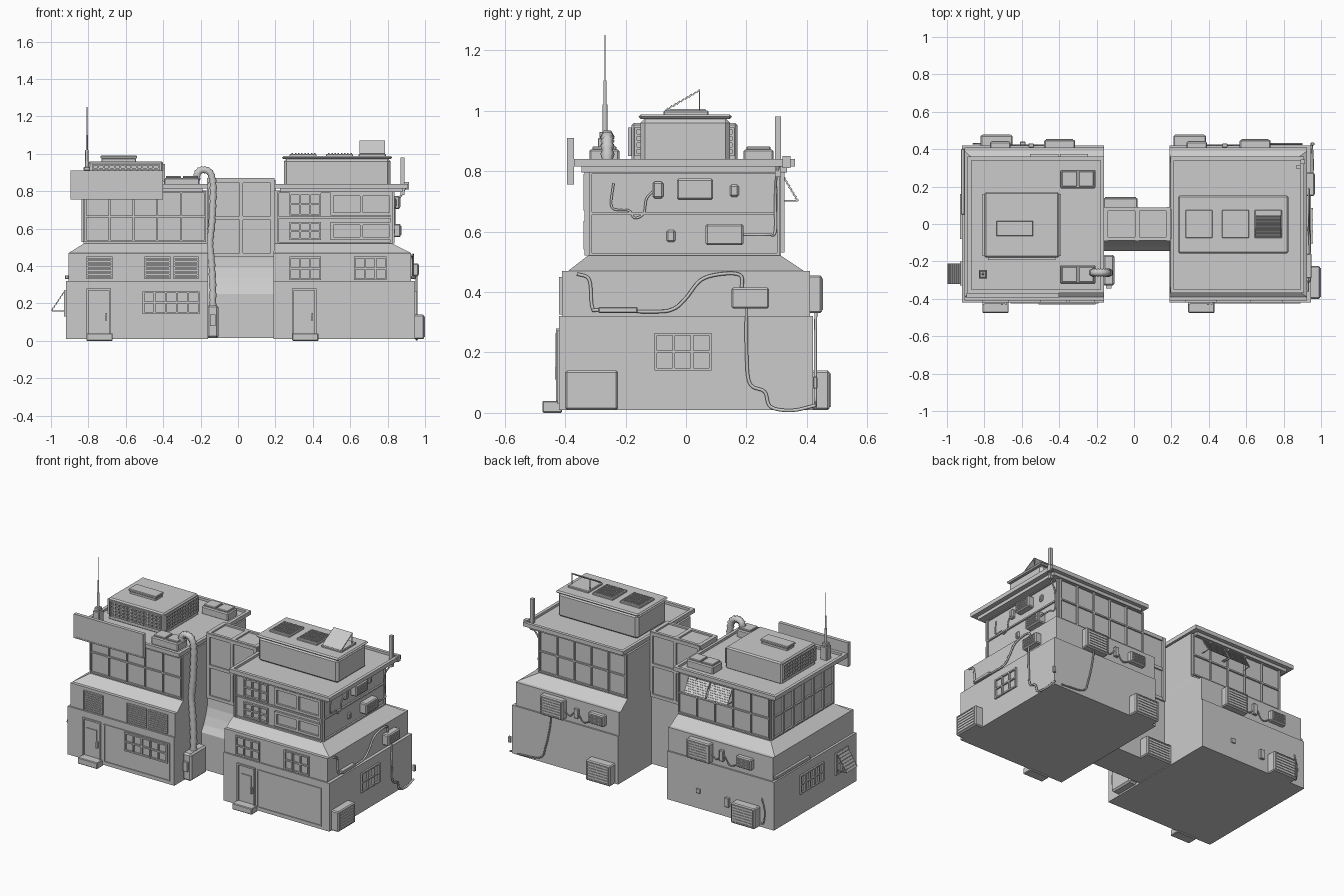
import bpy, bmesh
from mathutils import Vector as V

if "Cube" in bpy.data.objects:
    bpy.data.objects.remove(bpy.data.objects["Cube"])


def finish(bm, name):
    bmesh.ops.recalc_face_normals(bm, faces=bm.faces)
    me = bpy.data.meshes.new(name)
    bm.to_mesh(me)
    bm.free()
    ob = bpy.data.objects.new(name, me)
    bpy.context.collection.objects.link(ob)
    return ob


def loft(bm, rings):
    """Stack rectangles (x0, x1, y0, y1, z) into one closed solid."""
    loops = [[bm.verts.new(p) for p in ((a, c, z), (b, c, z), (b, d, z), (a, d, z))] for a, b, c, d, z in rings]
    for lo, hi in zip(loops, loops[1:]):
        for i in range(4):
            bm.faces.new((lo[i], lo[(i + 1) % 4], hi[(i + 1) % 4], hi[i]))
    bm.faces.new(loops[0][::-1])
    bm.faces.new(loops[-1])


def boxes(name, items, bevel=0):
    bm = bmesh.new()
    for a, b, c, d, e, f in items:
        loft(bm, [(a, b, c, d, e), (a, b, c, d, f)])
    ob = finish(bm, name)
    if bevel:
        m = ob.modifiers.new("bevel", 'BEVEL')
        m.width, m.segments = bevel, 1
    return ob


def on(face, p, u0, u1, z0, z1, d0, d1):
    """Box on a wall: face F/B/L/R at plane p, from depth d0 to d1 outward."""
    s = -1 if face in 'FL' else 1
    q = sorted((p + s * d0, p + s * d1))
    return (u0, u1, *q, z0, z1) if face in 'FB' else (*q, u0, u1, z0, z1)


def grid(name, face, p, u0, u1, z0, z1, nu=1, nv=1, w=.008, d=.009):
    """Frame with nu x nv openings."""
    it = []
    for i in range(nu + 1):
        u = u0 + (u1 - u0 - w) * i / nu
        it.append(on(face, p, u, u + w, z0, z1, -.005, d))
    for j in range(nv + 1):
        z = z0 + (z1 - z0 - w) * j / nv
        it.append(on(face, p, u0, u1, z, z + w, -.005, d * .9))
    return boxes(name, it)


def unit(name, face, p, u0, u1, z0, z1, d):
    """Wall-mounted machine box with a framed grille."""
    boxes(name, [on(face, p, u0, u1, z0, z1, -.01, d)], .006)
    s = -1 if face in 'FL' else 1
    grid(name + "_grille", face, p + s * d, u0 + .01, u1 - .01, z0 + .01, z1 - .01, 1, 6, .005, .004)


def pipe(name, pts, r, rib=0, n=8):
    """Smooth tube through points; rib alternates the radius."""
    P = [V(p) for p in pts]
    Q = [2 * P[0] - P[1]] + P + [2 * P[-1] - P[-2]]
    out = []
    for i in range(1, len(Q) - 2):
        a, b, c, d = Q[i - 1:i + 3]
        for k in range(n):
            t = k / n
            out.append(.5 * (2 * b + (c - a) * t + (2 * a - 5 * b + 4 * c - d) * t * t + (3 * b - a - 3 * c + d) * t ** 3))
    out.append(P[-1])
    cu = bpy.data.curves.new(name, 'CURVE')
    cu.dimensions, cu.bevel_depth, cu.bevel_resolution, cu.use_fill_caps = '3D', r, 1, True
    sp = cu.splines.new('POLY')
    sp.points.add(len(out) - 1)
    for i, q in enumerate(out):
        sp.points[i].co = (*q, 1)
        sp.points[i].radius = 1 + rib * (i % 2)
    bpy.context.collection.objects.link(bpy.data.objects.new(name, cu))


def flap(name, fn, a, b, u0, u1, n=7, t=.004):
    """Tilted slatted plate from profile point a to b, spanning u0..u1."""
    bm = bmesh.new()
    a, b = V(a), V(b)
    nrm = (b - a).orthogonal().normalized() * t
    for k in range(n):
        p, q = a.lerp(b, k / n), a.lerp(b, (k + .95) / n)
        sec = [p - nrm, q - nrm * .2, q + nrm * 1.2, p + nrm * .3]
        vs = [[bm.verts.new(fn(u, *c)) for c in sec] for u in (u0, u1)]
        for i in range(4):
            bm.faces.new((vs[0][i], vs[0][(i + 1) % 4], vs[1][(i + 1) % 4], vs[1][i]))
        bm.faces.new(vs[0])
        bm.faces.new(vs[1])
    finish(bm, name)


along_x = lambda u, y, z: (u, y, z)
along_y = lambda u, x, z: (x, u, z)

# Two stepped towers with flared roof slabs and recessed roof decks
for name, x0, x1, m0, m1, t0, t1, r0, r1 in (
        ("left_tower", -.92, -.16, -.905, -.16, -.825, -.163, -.89, -.16),
        ("right_tower", .19, .945, .19, .925, .195, .825, .195, .91)):
    bm = bmesh.new()
    loft(bm, [(x0, x1, -.42, .42, .01), (x0, x1, -.42, .42, .32), (m0, m1, -.41, .41, .32), (m0, m1, -.41, .41, .47),
              (m0, m1, -.39, .39, .47), (t0, t1, -.325, .315, .52), (t0, t1, -.325, .315, .805)])
    finish(bm, name)
    bm = bmesh.new()
    a, b = r0 + .03, r1 - .03
    loft(bm, [(a, b, -.345, .335, .795), (a, b, -.345, .335, .815), (r0, r1, -.37, .36, .815), (r0, r1, -.37, .36, .84),
              (r0 + .02, r1 - .02, -.35, .34, .84), (r0 + .02, r1 - .02, -.35, .34, .825)])
    finish(bm, name + "_roof")

# Connecting bridge: straight upper part, curved skirt in front
bm = bmesh.new()
prof = [(.08, .015), (.08, .86), (-.08, .86), (-.08, .44), (-.085, .39), (-.1, .34), (-.12, .29), (-.145, .25), (-.145, .015)]
vs = [[bm.verts.new((x, y, z)) for y, z in prof] for x in (-.165, .2)]
for i in range(len(prof)):
    j = (i + 1) % len(prof)
    bm.faces.new((vs[0][i], vs[0][j], vs[1][j], vs[1][i]))
bm.faces.new(vs[0])
bm.faces.new(vs[1])
finish(bm, "bridge")
grid("bridge_front_frame", 'F', -.08, -.16, .195, .45, .865, 2, 2, .02, .01)
grid("bridge_back_frame", 'B', .08, -.16, .195, .45, .865, 2, 2, .02, .01)
boxes("bridge_top_frame", [(x, x + .025, -.085, .085, .85, .87) for x in (-.165, .005, .17)] +
      [(-.165, .195, y, y + .018, .85, .87) for y in (-.087, .069)])

# Street front: doors, steps, big panels
for n, dx, pa, pb in (("left", -.81, -.66, -.19), ("right", .29, .43, .89)):
    grid(n + "_door_frame", 'F', -.42, dx, dx + .13, .03, .28, 1, 1, .01, .01)
    boxes(n + "_door_details", [on('F', -.42, dx + .03, dx + .1, .14, .22, 0, .006), on('F', -.42, dx + .1, dx + .11, .11, .15, 0, .014)])
    boxes(n + "_step", [(dx, dx + .14, -.475, -.41, 0, .04)], .004)
    grid(n + "_wall_panel", 'F', -.42, pa, pb, .03, .275, 1, 1, .006, .006)

# Windows and vents: name, face, plane, u0, u1, z0, z1, columns, rows
for w in (("left_shop_window", 'F', -.42, -.51, -.205, .145, .265, 5, 2),
          ("left_vent_a", 'F', -.41, -.81, -.67, .33, .45, 1, 8),
          ("left_vent_b", 'F', -.41, -.5, -.36, .33, .45, 1, 8),
          ("left_vent_c", 'F', -.41, -.345, -.21, .33, .45, 1, 8),
          ("left_front_glazing", 'F', -.325, -.82, -.17, .53, .8, 5, 2),
          ("left_side_glazing", 'L', -.825, -.315, .305, .53, .8, 6, 2),
          ("left_back_glazing", 'B', .315, -.82, -.17, .53, .8, 5, 2),
          ("left_side_window", 'L', -.92, -.08, .16, .145, .265, 5, 2),
          ("left_side_window_open", 'L', -.92, -.33, -.2, .13, .27, 2, 2),
          ("right_mid_window_a", 'F', -.41, .275, .445, .325, .45, 3, 2),
          ("right_mid_window_b", 'F', -.41, .62, .795, .325, .45, 3, 2),
          ("right_side_window", 'R', .945, -.105, .085, .14, .265, 3, 2),
          ("right_back_glazing", 'B', .315, .2, .82, .53, .8, 5, 2),
          ("right_front_bands", 'F', -.325, .21, .825, .52, .8, 1, 2),
          ("right_side_bands", 'R', .825, -.32, .31, .52, .8, 1, 2)):
    grid(*w, .009, .011)
for z0, z1 in ((.54, .635), (.67, .79)):
    grid("right_upper_window", 'F', -.325, .275, .445, z0, z1, 3, 2, .009, .014)
    grid("right_upper_pair", 'F', -.325, .495, .825, z0, z1, 2, 1, .016, .014)

# Propped shutters
flap("side_shutter", along_y, (-.925, .27), (-.998, .16), -.32, -.21)
boxes("side_shutter_stay", [(-.995, -.92, y, y + .004, .158, .162) for y in (-.32, -.214)])
for u in (-.555, -.395):
    flap("back_shutter", along_x, (.32, .785), (.37, .7), u, u + .15)
    boxes("back_shutter_stay", [(x, x + .004, .315, .37, .7, .704) for x in (u, u + .146)])

# Machine boxes on the walls
for n, face, p, u0, u1, z0, z1, d in (
        ("ground_unit_left", 'B', .42, -.82, -.65, .01, .14, .055),
        ("ground_unit_right", 'B', .42, .21, .385, .01, .14, .055),
        ("ground_unit_bridge", 'B', .08, -.165, .02, .015, .14, .06),
        ("ground_unit_side", 'R', .945, -.4, -.225, .01, .14, .05),
        ("wall_unit_left", 'B', .41, -.48, -.315, .33, .455, .04),
        ("wall_unit_right", 'B', .41, .565, .73, .33, .455, .04),
        ("small_unit_left", 'B', .41, -.77, -.66, .36, .43, .03),
        ("small_unit_right", 'B', .41, .28, .39, .36, .43, .03),
        ("side_unit_mid", 'R', .925, .15, .275, .345, .415, .04),
        ("side_unit_low", 'R', .825, .065, .19, .555, .625, .045),
        ("side_unit_high", 'R', .825, -.03, .09, .705, .775, .04),
        ("side_box_small", 'R', .825, -.11, -.075, .71, .765, .02),
        ("side_vent_a", 'R', .825, .145, .175, .715, .755, .01),
        ("side_vent_b", 'R', .825, -.065, -.035, .565, .605, .01)):
    unit(n, face, p, u0, u1, z0, z1, d)
boxes("junction_boxes", [(.92, .95, -.29, -.16, .33, .35), (-.565, -.535, .41, .43, .36, .43), (.47, .5, .41, .43, .36, .42),
                         (-.61, -.58, .42, .44, .08, .14), (-.4, -.37, .42, .43, .11, .14),
                         (.945, .965, .42, .435, .08, .12), (-.925, -.905, .05, .4, .33, .35)], .003)

# Ribbed air duct with its ground box
boxes("duct_box", [(-.165, -.105, -.33, -.165, .015, .19)], .01)
boxes("duct_box_meter", [(-.15, -.12, -.345, -.325, .08, .14)])
pipe("ribbed_duct", [(-.135, -.26, .16), (-.135, -.26, .3), (-.142, -.26, .43), (-.15, -.26, .52), (-.14, -.26, .62), (-.135, -.26, .72),
                     (-.133, -.26, .84), (-.15, -.26, .9), (-.185, -.26, .915), (-.215, -.26, .9), (-.22, -.26, .86)], .018, .3, 5)

# Thin cables and pipes
pipe("side_pipe_mid", [(.93, -.36, .46), (.93, -.32, .44), (.93, -.31, .35), (.94, -.28, .34), (.94, -.1, .335), (.935, -.04, .345), (.935, 0, .38),
                       (.935, .05, .44), (.935, .12, .46), (.935, .18, .455), (.935, .185, .41)], .006)
pipe("side_pipe_low", [(.955, .2, .35), (.955, .2, .22), (.955, .21, .1), (.955, .26, .07), (.955, .28, .02), (.955, .35, .008), (.95, .43, .025)], .006)
pipe("side_pipe_top", [(.86, .19, .59), (.86, .27, .59), (.84, .295, .6), (.84, .295, .72), (.88, .3, .79), (.9, .31, .83)], .005)
pipe("side_cable", [(.83, -.24, .76), (.83, -.245, .68), (.83, -.19, .67), (.83, -.17, .645), (.83, -.14, .66), (.83, -.13, .71), (.83, -.1, .74)], .004)
for s in (-.56, .485):
    pipe("back_cable", [(s + .1, .42, .4), (s + .05, .42, .36), (s, .42, .4), (s - .05, .42, .345), (s - .12, .42, .38)], .004)
pipe("back_drop_pipe", [(.66, .43, .34), (.67, .428, .25), (.7, .428, .12), (.74, .428, .04), (.9, .428, .02)], .005)
pipe("back_drop_cable", [(-.84, .428, .2), (-.86, .428, .12), (-.85, .428, .04), (-.82, .43, .05)], .004)

# Left roof: louvred plant room, hatch, small units, mast, blank sign board
boxes("plant_room", [(-.8, -.4, -.18, .17, .82, .96)], .008)
grid("plant_front_louvres", 'F', -.18, -.78, -.42, .85, .945, 12, 4, .008, .012)
grid("plant_left_louvres", 'L', -.8, -.17, .16, .85, .945, 12, 4, .008, .01)
grid("plant_right_louvres", 'R', -.4, -.17, .16, .85, .945, 12, 4, .008, .01)
boxes("plant_hatch", [(-.73, -.545, -.06, .012, .95, .975), (-.735, -.54, -.065, .017, .975, .99)], .003)
for y in (-.32, .19):
    boxes("roof_unit", [(-.395, -.205, y, y + .1, .82, .872)], .006)
    boxes("roof_unit_lids", [(x, x + .08, y + .01, y + .09, .87, .882) for x in (-.385, -.295)], .003)
boxes("mast_base", [(-.83, -.785, -.292, -.245, .82, .91), (-.825, -.79, -.287, -.25, .91, .93)], .003)
for r, z0, z1 in ((.009, .93, 1.02), (.006, 1.02, 1.1), (.0025, 1.1, 1.25)):
    pipe("mast", [(-.808, -.268, z0), (-.808, -.268, z1)], r, 0, 1)
boxes("sign_board", [(-.895, -.4, -.39, -.37, .755, .91)])
grid("sign_board_frame", 'F', -.385, -.895, -.4, .755, .91, 1, 1, .008, .008)

# Right roof: penthouse with rim, skylights (one propped open), corner post
boxes("penthouse", [(.245, .815, -.15, .145, .82, .975)], .015)
boxes("penthouse_rim", [(.235, .825, -.157, .152, .972, .988)], .012)
boxes("skylights", [(x, x + .145, -.075, .075, .98, 1.0) for x in (.275, .47, .645)], .004)
boxes("skylight_bars", [(x + .012 + k * .017, x + .02 + k * .017, -.065, .065, .99, 1.005) for x in (.275, .47) for k in range(8)])
flap("open_skylight", along_x, (-.07, 1.0), (.047, 1.068), .65, .785, 9)
boxes("skylight_stays", [(x, x + .004, .043, .047, .99, 1.066) for x in (.65, .78)])
boxes("corner_post", [(.87, .89, .295, .315, .78, .98), (.89, .915, .32, .345, .81, .85)])
